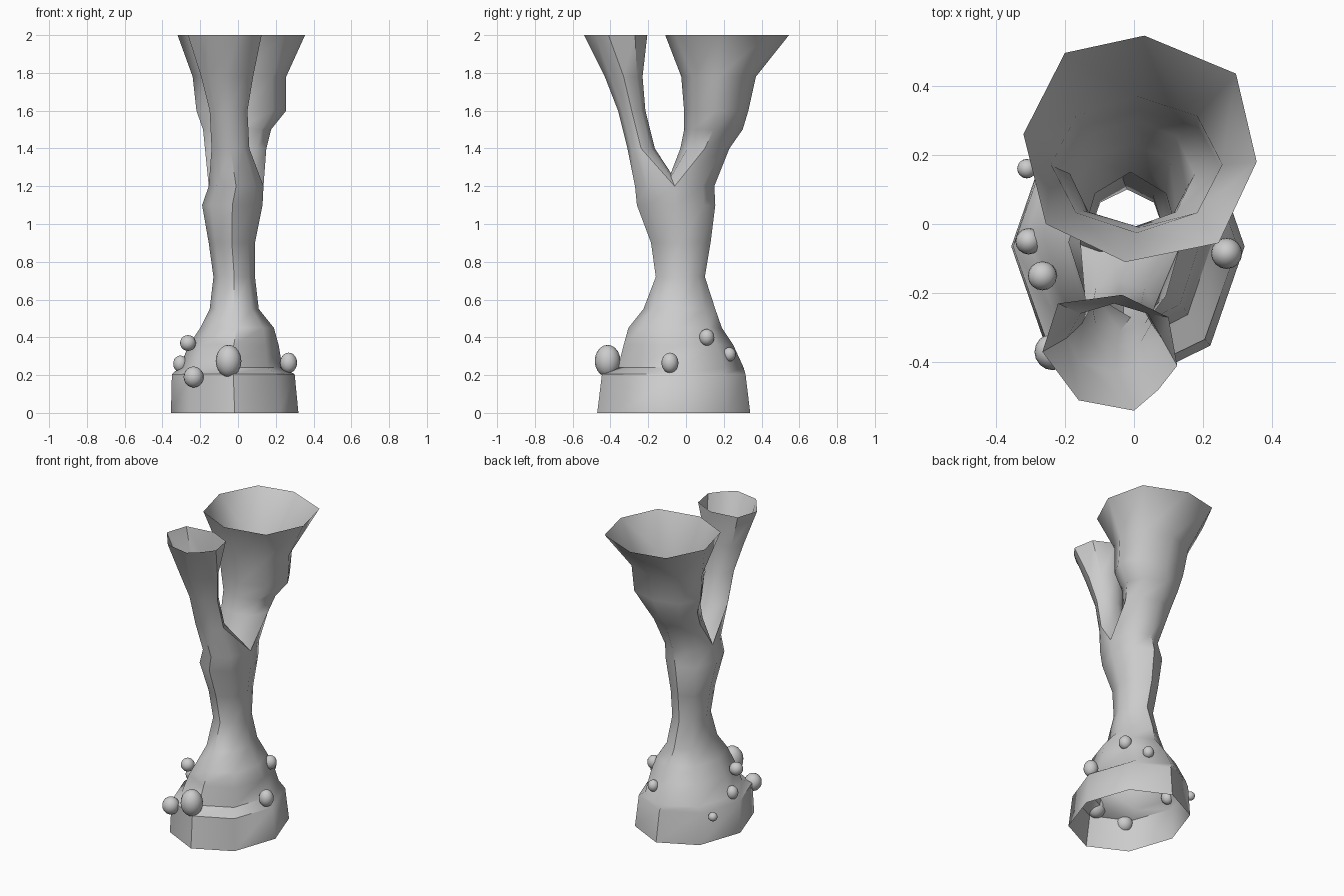
import bpy
import bmesh
from math import cos, sin, tau, radians

default_cube = bpy.data.objects.get("Cube")
if default_cube:
    bpy.data.objects.remove(default_cube, do_unlink=True)

SIDES = 8

# One stone-grey material for everything
grey = bpy.data.materials.new("stone grey")
grey.use_nodes = True
grey.diffuse_color = (0.6, 0.6, 0.6, 1)
grey.node_tree.nodes["Principled BSDF"].inputs["Base Color"].default_value = grey.diffuse_color


def finish(obj, angle):
    """Assign the material and smooth the gentle edges."""
    obj.data.materials.append(grey)
    bpy.ops.object.select_all(action="DESELECT")
    obj.select_set(True)
    bpy.context.view_layer.objects.active = obj
    bpy.ops.object.shade_smooth_by_angle(angle=radians(angle))


def oval(bm, z, left, right, front, back):
    """Ring of vertices that fills the given x and y extents."""
    cx, cy = (left + right) / 2, (front + back) / 2
    rx, ry = (right - left) / 2, (back - front) / 2
    turns = [tau * i / SIDES for i in range(SIDES)]
    return [bm.verts.new((cx + rx * cos(a), cy + ry * sin(a), z)) for a in turns]


def rim(bm, points):
    return [bm.verts.new((x, y, 2)) for x, y in points]


def skin(bm, rings):
    """Bridge successive rings with quads."""
    for low, high in zip(rings, rings[1:]):
        for i in range(SIDES):
            j = (i + 1) % SIDES
            bm.faces.new((low[i], low[j], high[j], high[i]))


# Each row: height, then x extents, then y extents
TRUNK = [
    (0, -0.355, 0.32, -0.47, 0.34),
    (0.205, -0.35, 0.3, -0.445, 0.315),
    (0.24, -0.31, 0.235, -0.36, 0.305),
    (0.36, -0.26, 0.215, -0.33, 0.25),
    (0.45, -0.2, 0.19, -0.305, 0.19),
    (0.55, -0.15, 0.11, -0.225, 0.155),
    (0.72, -0.13, 0.09, -0.16, 0.1),
    (0.9, -0.155, 0.09, -0.185, 0.13),
    (1.1, -0.19, 0.13, -0.26, 0.155),
    (1.2, -0.155, 0.135, -0.27, 0.15),
]
REAR_BRANCH = [
    (1.4, -0.175, 0.15, -0.03, 0.23),
    (1.5, -0.185, 0.175, -0.01, 0.3),
    (1.6, -0.22, 0.255, -0.01, 0.33),
    (1.78, -0.24, 0.255, -0.025, 0.37),
]
FRONT_BRANCH = [
    (1.4, -0.14, 0.06, -0.31, -0.165),
    (1.6, -0.15, 0.05, -0.36, -0.215),
    (1.78, -0.195, 0.08, -0.43, -0.23),
]
REAR_RIM = [(0.355, 0.18), (0.295, 0.435), (0.03, 0.545), (-0.2, 0.495),
            (-0.32, 0.26), (-0.255, 0), (-0.025, -0.11), (0.245, -0.055)]
FRONT_RIM = [(0.125, -0.41), (0.1, -0.27), (-0.035, -0.205), (-0.22, -0.23),
             (-0.265, -0.37), (-0.16, -0.51), (0, -0.54), (0.07, -0.48)]

# Hollow trunk, splitting at a saddle into two flared tubes
bm = bmesh.new()
trunk = [oval(bm, *row) for row in TRUNK]
skin(bm, trunk)
top = trunk[-1]
saddle = [bm.verts.new((x, -0.08, z)) for x, z in ((0.08, 1.25), (-0.01, 1.27), (-0.1, 1.25))]
rear_start = top[:5] + saddle[::-1]
front_start = top[:1] + saddle + top[4:]
skin(bm, [rear_start] + [oval(bm, *r) for r in REAR_BRANCH] + [rim(bm, REAR_RIM)])
skin(bm, [front_start] + [oval(bm, *r) for r in FRONT_BRANCH] + [rim(bm, FRONT_RIM)])
mesh = bpy.data.meshes.new("forked_tube")
bm.to_mesh(mesh)
bm.free()
tube = bpy.data.objects.new("forked_tube", mesh)
bpy.context.collection.objects.link(tube)
finish(tube, 50)

# Rounded knobs scattered over the base: position, radius, height stretch
KNOBS = [
    (-0.05, -0.415, 0.275, 0.068, 1.25),
    (-0.235, -0.37, 0.19, 0.053, 1.05),
    (-0.265, -0.15, 0.37, 0.042, 1),
    (-0.305, -0.05, 0.26, 0.038, 1.15),
    (0.268, -0.085, 0.265, 0.045, 1.2),
    (0.16, 0.11, 0.4, 0.04, 1.1),
    (0.08, 0.23, 0.31, 0.034, 1.1),
    (-0.31, 0.16, 0.18, 0.028, 1),
]
for number, (x, y, z, radius, stretch) in enumerate(KNOBS, 1):
    bpy.ops.mesh.primitive_uv_sphere_add(segments=16, ring_count=10, radius=radius, location=(x, y, z))
    knob = bpy.context.object
    knob.name = f"knob_{number}"
    knob.scale.z = stretch
    finish(knob, 60)
